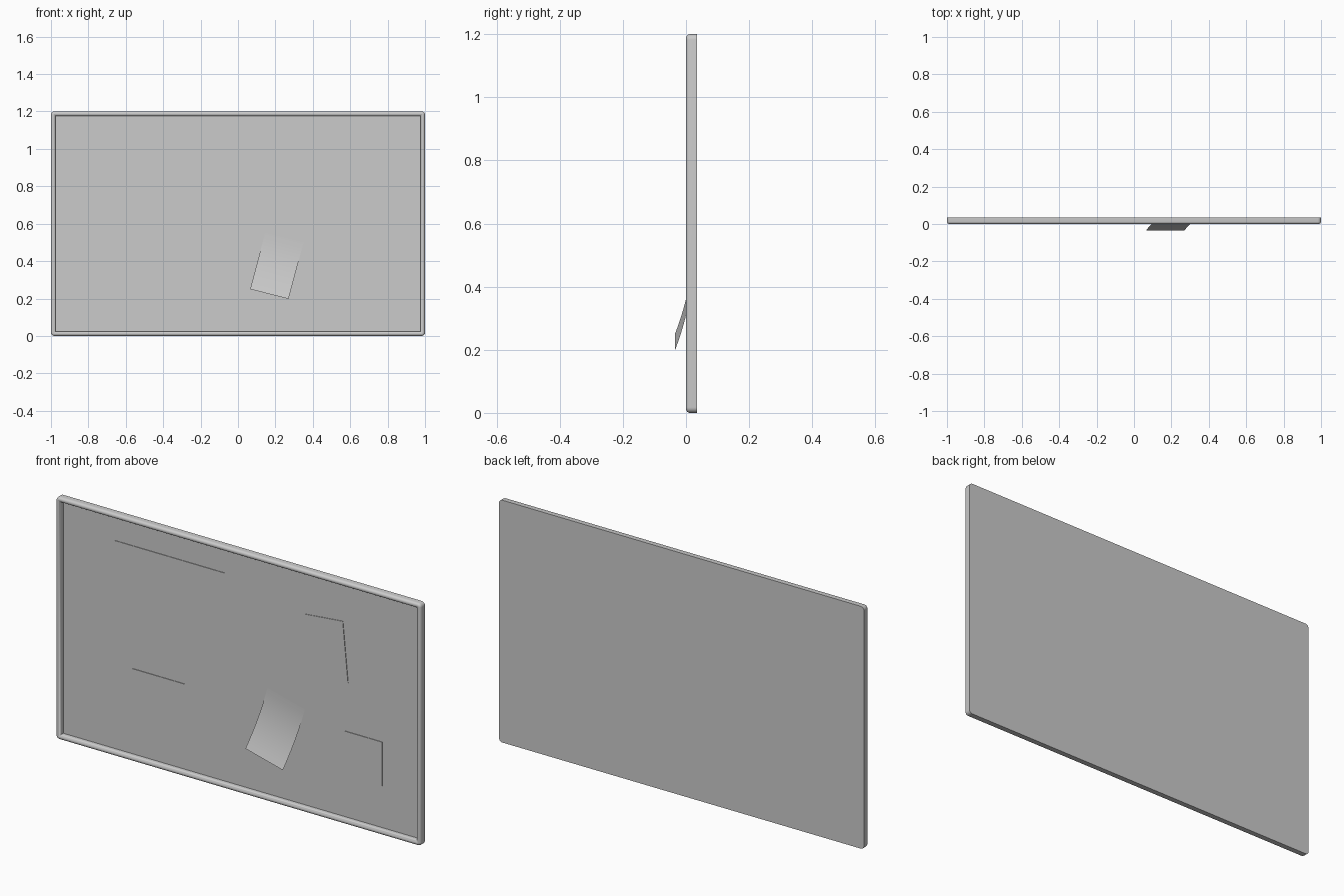
import bpy, bmesh, math

if "Cube" in bpy.data.objects:
    bpy.data.objects.remove(bpy.data.objects["Cube"])

W, H = 2.0, 1.2
PANEL_Y, BACK_Y, BAR = 0.025, 0.035, 0.025


def finish(name, bm, angle=35):
    bmesh.ops.remove_doubles(bm, verts=bm.verts, dist=1e-5)
    bmesh.ops.recalc_face_normals(bm, faces=bm.faces)
    me = bpy.data.meshes.new(name)
    bm.to_mesh(me)
    bm.free()
    ob = bpy.data.objects.new(name, me)
    bpy.context.collection.objects.link(ob)
    bpy.ops.object.select_all(action='DESELECT')
    ob.select_set(True)
    bpy.context.view_layer.objects.active = ob
    bpy.ops.object.shade_smooth_by_angle(angle=math.radians(angle))
    return ob


def rounded_loop(bm, inset, y, radius=0.018, seg=6):
    """Rounded rectangle ring in the xz plane."""
    r = max(radius - inset, 0.0)
    hx, hz = W / 2 - inset - r, H / 2 - inset - r
    ring = []
    for q, (sx, sz) in enumerate([(1, 1), (-1, 1), (-1, -1), (1, -1)]):
        for i in range(seg + 1):
            a = math.pi / 2 * (q + i / seg)
            ring.append(bm.verts.new((sx * hx + r * math.cos(a), y,
                                      H / 2 + sz * hz + r * math.sin(a))))
    return ring


# Frame: half-round bar swept around the board, closed at the back
profile = [(0, BACK_Y)]
rad = BAR / 2
for i in range(9):
    a = math.pi * i / 8
    profile.append((rad - rad * math.cos(a), rad - rad * math.sin(a)))
profile.append((BAR, PANEL_Y + 0.004))
bm = bmesh.new()
rings = [rounded_loop(bm, *p) for p in profile]
for r0, r1 in zip(rings, rings[1:]):
    n = len(r0)
    for i in range(n):
        j = (i + 1) % n
        bm.faces.new((r0[i], r0[j], r1[j], r1[i]))
bm.faces.new(rings[0])
finish("frame", bm)


def box(name, x, z, w, h, y0, y1, tilt=0.0):
    """Thin upright slab centred at x, z, turned by tilt degrees."""
    bm = bmesh.new()
    c, s = math.cos(math.radians(tilt)), math.sin(math.radians(tilt))
    bmesh.ops.create_cube(bm, size=1)
    for v in bm.verts:
        u, t = v.co.x * w, v.co.z * h
        v.co = (x + u * c - t * s, y1 if v.co.y > 0 else y0, z + u * s + t * c)
    return finish(name, bm)


# Pin surface
box("panel", 0, H / 2, W - 2 * BAR, H - 2 * BAR, PANEL_Y, BACK_Y - 0.002)

# Flat pinned sheets: centre x, z, width, height, tilt
sheets = {
    "large_poster": (-0.389, 0.833, 0.602, 0.446, 0),
    "small_card": (-0.452, 0.337, 0.290, 0.221, 0),
    "tilted_sheet": (0.468, 0.831, 0.210, 0.300, 5.5),
    "square_note": (0.672, 0.341, 0.205, 0.217, 0),
}
for name, (x, z, w, h, tilt) in sheets.items():
    box(name, x, z, w, h, PANEL_Y - 0.003, PANEL_Y + 0.001, tilt)

# Curled sheet: pinned along its top, lifting towards the bottom
bm = bmesh.new()
rows = []
for i in range(13):
    t = i / 12
    y = PANEL_Y - 0.002 - 0.058 * (1 - t) ** 2
    x, z = 0.065 + 0.080 * t, 0.25 + 0.30 * t
    rows.append([bm.verts.new((x, y, z)), bm.verts.new((x + 0.205, y, z - 0.052))])
for a, b in zip(rows, rows[1:]):
    bm.faces.new((a[0], a[1], b[1], b[0]))
finish("curled_sheet", bm)
